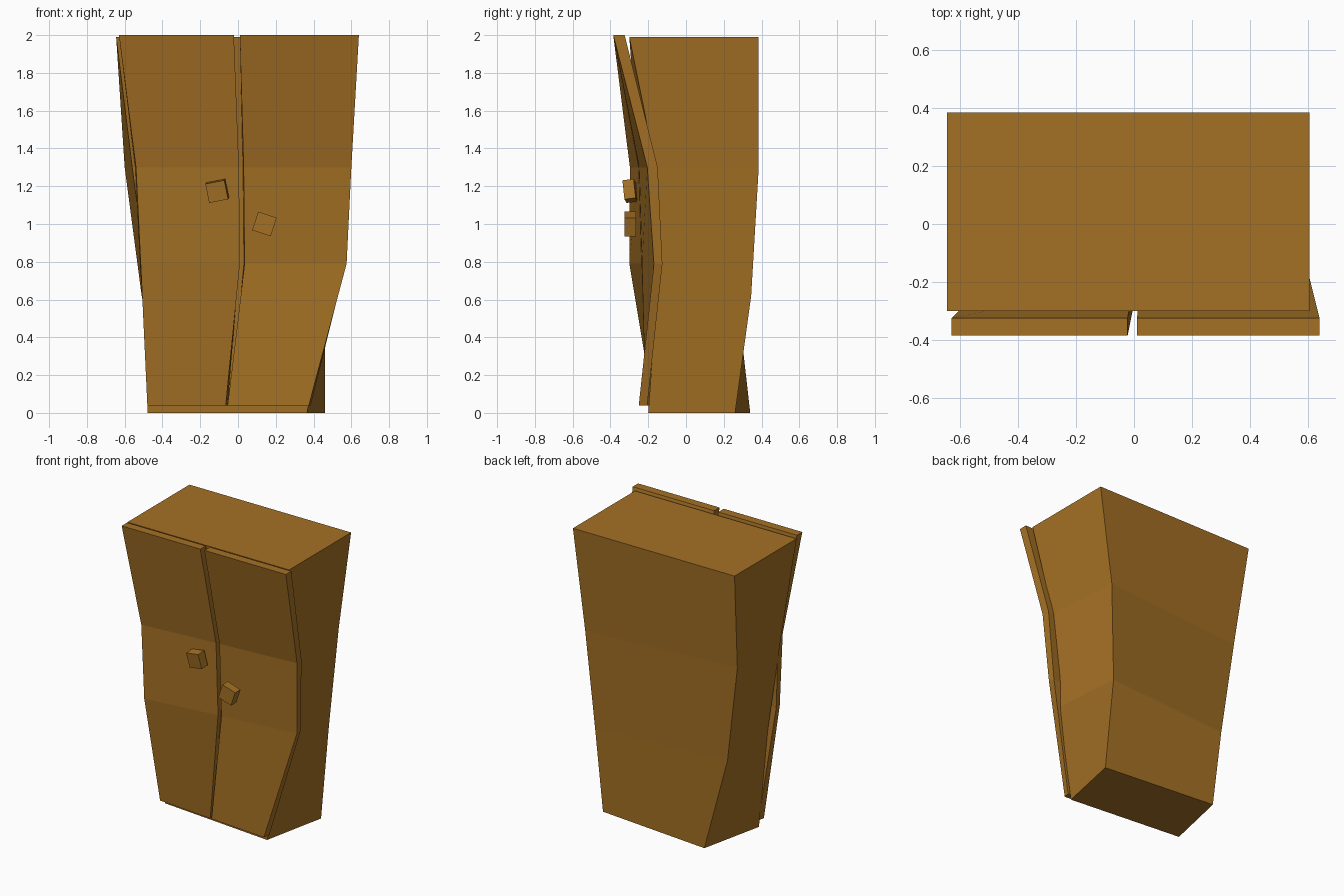
import bpy, bmesh, math
from mathutils import Matrix, Vector

if "Cube" in bpy.data.objects:
    bpy.data.objects.remove(bpy.data.objects["Cube"])

wood = bpy.data.materials.new("warm_brown_wood")
wood.diffuse_color = (0.376, 0.164, 0.018, 1)
wood.use_nodes = True
wood.node_tree.nodes["Principled BSDF"].inputs["Base Color"].default_value = wood.diffuse_color


def finish(name, bm):
    bmesh.ops.recalc_face_normals(bm, faces=bm.faces)
    me = bpy.data.meshes.new(name)
    bm.to_mesh(me)
    bm.free()
    me.materials.append(wood)
    ob = bpy.data.objects.new(name, me)
    bpy.context.collection.objects.link(ob)
    return ob


def loft(name, levels):
    """Skin a stack of four-cornered sections, each (z, front-left, front-right, back-right, back-left)."""
    bm = bmesh.new()
    rings = [[bm.verts.new((x, y, z)) for x, y in pts] for z, *pts in levels]
    for a, b in zip(rings, rings[1:]):
        for i in range(4):
            j = (i + 1) % 4
            bm.faces.new((a[i], a[j], b[j], b[i]))
    bm.faces.new(rings[0])
    bm.faces.new(rings[-1])
    return finish(name, bm)


# crooked, twisted cabinet that widens towards the top
loft("cabinet_body", [
    (0.00, (-0.48, -0.12), (0.365, -0.20), (0.46, 0.26), (-0.38, 0.34)),
    (0.62, (-0.47, -0.23), (0.50, -0.155), (0.462, 0.345), (-0.51, 0.27)),
    (1.30, (-0.56, -0.25), (0.55, -0.16), (0.51, 0.385), (-0.60, 0.29)),
    (1.99, (-0.645, -0.30), (0.605, -0.30), (0.605, 0.385), (-0.645, 0.385)),
])


# doors: each level is (z, outer-left xy, right xy, offset to the back face)
def door(name, levels):
    rows = []
    for z, l, r, (dx, dy) in levels:
        rows.append((z, l, r, (r[0] + dx, r[1] + dy), (l[0] + dx, l[1] + dy)))
    loft(name, rows)


offsets = [(0.01, 0.045), (-0.004, 0.045), (-0.004, 0.055), (0.0, 0.06)]
heights = [0.04, 0.79, 1.30, 2.00]
left = [((-0.48, -0.175), (-0.065, -0.213)), ((-0.515, -0.30), (0.01, -0.235)),
        ((-0.54, -0.297), (0.005, -0.25)), ((-0.63, -0.385), (-0.022, -0.385))]
right = [((-0.055, -0.214), (0.375, -0.25)), ((0.035, -0.233), (0.575, -0.17)),
         ((0.03, -0.248), (0.60, -0.205)), ((0.01, -0.385), (0.64, -0.385))]
for name, side in (("left_door", left), ("right_door", right)):
    door(name, [(z, l, r, o) for z, (l, r), o in zip(heights, side, offsets)])


# square knobs, each tilted its own way
def knob(name, centre, roll, tilt, yaw):
    bm = bmesh.new()
    m = (Matrix.Translation(Vector(centre)) @ Matrix.Rotation(math.radians(yaw), 4, 'Z')
         @ Matrix.Rotation(math.radians(tilt), 4, 'X') @ Matrix.Rotation(math.radians(roll), 4, 'Y')
         @ Matrix.Diagonal((0.103, 0.06, 0.103, 1)))
    bmesh.ops.create_cube(bm, size=1, matrix=m)
    finish(name, bm)


knob("left_knob", (-0.11, -0.296, 1.175), -11, 7, -5)
knob("right_knob", (0.14, -0.295, 1.0), 18, 0, 0)
